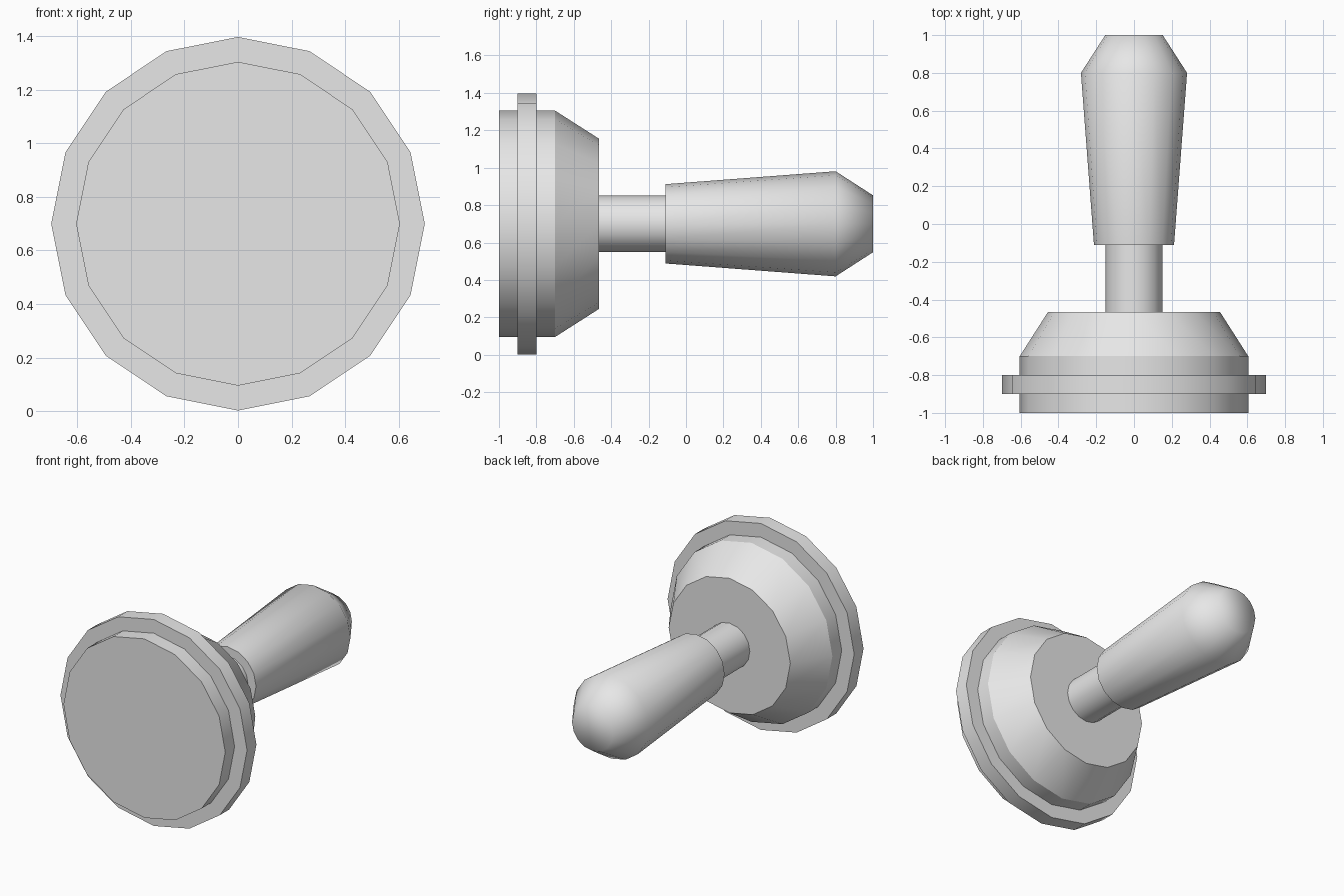
import bpy, bmesh, math

cube = bpy.data.objects.get("Cube")
if cube:
    bpy.data.objects.remove(cube, do_unlink=True)

SIDES = 16
AXIS_Z = 0.70

# Single grey material
grey = bpy.data.materials.new("plain grey")
grey.use_nodes = True
colour = (0.8, 0.8, 0.8, 1.0)
grey.diffuse_color = colour
grey.node_tree.nodes["Principled BSDF"].inputs["Base Color"].default_value = colour


def turned_part(name, profile, smooth_angle, start_cap=True, end_cap=True):
    """Turn (y, radius) points about the long axis into a 16-sided part."""
    bm = bmesh.new()
    rings = []
    for y, r in profile:
        ring = []
        for i in range(SIDES):
            a = 2 * math.pi * i / SIDES
            ring.append(bm.verts.new((r * math.cos(a), y, r * math.sin(a))))
        rings.append(ring)
    for a, b in zip(rings, rings[1:]):
        for i in range(SIDES):
            j = (i + 1) % SIDES
            bm.faces.new((a[i], b[i], b[j], a[j]))
    if start_cap:
        bm.faces.new(rings[0])
    if end_cap:
        bm.faces.new(rings[-1][::-1])
    for f in bm.faces:
        f.smooth = True
    mesh = bpy.data.meshes.new(name)
    bm.to_mesh(mesh)
    bm.free()
    mesh.set_sharp_from_angle(angle=math.radians(smooth_angle))
    mesh.materials.append(grey)
    obj = bpy.data.objects.new(name, mesh)
    obj.location.z = AXIS_Z
    bpy.context.collection.objects.link(obj)
    return obj


# Round base with raised flange and tapered back
turned_part("base", [(-1.0, 0.605), (-0.9, 0.605), (-0.9, 0.698), (-0.8, 0.698),
                     (-0.8, 0.605), (-0.7, 0.605), (-0.465, 0.455)], 30)

# Thin neck between base and grip
turned_part("shaft", [(-0.465, 0.152), (-0.11, 0.152)], 30, False, False)

# Flared grip with softly shaded tip
turned_part("handle", [(-0.11, 0.212), (0.8, 0.281), (1.0, 0.152)], 65)
